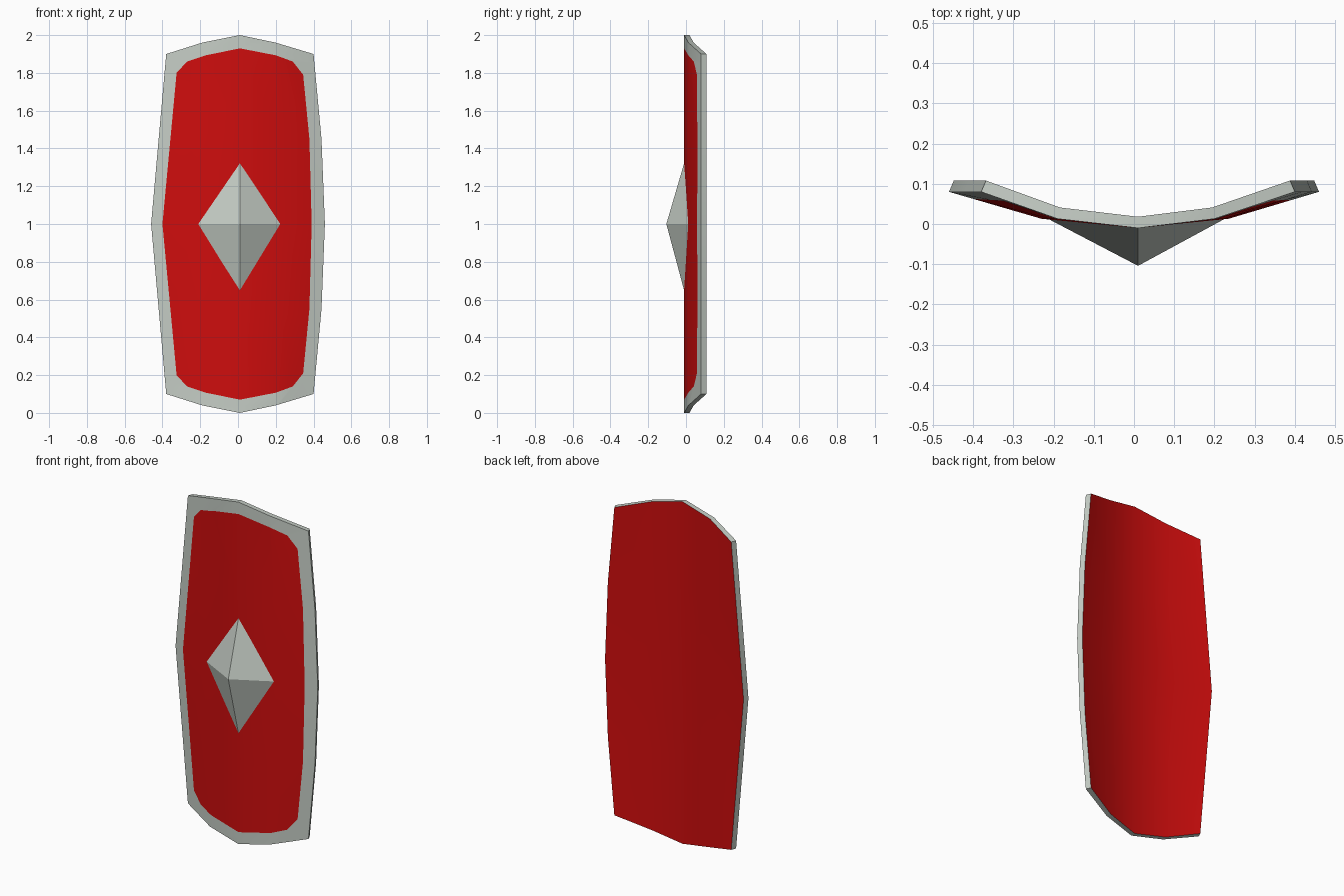
import bpy, bmesh
from mathutils import Vector

cube = bpy.data.objects.get("Cube")
if cube:
    bpy.data.objects.remove(cube, do_unlink=True)


def material(name, color, roughness=0.6):
    m = bpy.data.materials.new(name)
    m.use_nodes = True
    m.diffuse_color = (*color, 1)
    bsdf = m.node_tree.nodes["Principled BSDF"]
    bsdf.inputs["Base Color"].default_value = (*color, 1)
    bsdf.inputs["Roughness"].default_value = roughness
    return m


metal = material("pale metal", (0.56, 0.61, 0.56))
red = material("red paint", (0.62, 0.004, 0.004))


def finish(bm, name, mats):
    mesh = bpy.data.meshes.new(name)
    bmesh.ops.recalc_face_normals(bm, faces=bm.faces)
    bm.to_mesh(mesh)
    bm.free()
    for m in mats:
        mesh.materials.append(m)
    ob = bpy.data.objects.new(name, mesh)
    bpy.context.collection.objects.link(ob)
    return ob


# Curved board: five columns, widest at mid height
MID = 0.01
end_x = [-0.38, -0.19, MID, 0.20, 0.40]
mid_x = [-0.46, -0.23, MID, 0.235, 0.46]
bulge = [0, 0, 0, 0.006, 0.012]        # one long edge is slightly rounder
front_y = [0.08, 0.013, -0.01, 0.013, 0.08]
half_height = [0.9, 0.96, 1.0, 0.96, 0.9]
rows = [-1, -0.5, 0, 0.5, 1]

bm = bmesh.new()


def sheet(offset, narrow):
    grid = []
    for t in rows:
        row = []
        for i in range(5):
            x = mid_x[i] + (end_x[i] - mid_x[i]) * abs(t)
            x += bulge[i] * (abs(t) == 0.5)
            x -= narrow * (i - 2) / 2
            row.append(bm.verts.new((x, front_y[i] + offset, 1 + t * half_height[i])))
        grid.append(row)
    faces = [bm.faces.new((grid[j][i], grid[j][i + 1], grid[j + 1][i + 1], grid[j + 1][i]))
             for j in range(4) for i in range(4)]
    loop = (grid[0] + [r[-1] for r in grid[1:]] + grid[-1][-2::-1]
            + [r[0] for r in grid[-2:0:-1]])
    return faces, loop


front_faces, front_loop = sheet(0, 0)
back_faces, back_loop = sheet(0.028, 0.012)
n = len(front_loop)
for k in range(n):
    j = (k + 1) % n
    bm.faces.new((front_loop[k], back_loop[k], back_loop[j], front_loop[j]))
for f in front_faces + back_faces:
    f.material_index = 1

# Painted panel: cut its convex outline into the front, metal border outside
upper = [(-0.40, 1.0), (-0.325, 1.8), (-0.27, 1.86), (-0.17, 1.893), (MID, 1.93),
         (0.20, 1.893), (0.29, 1.86), (0.345, 1.79), (0.378, 1.45), (0.39, 1.0)]
outline = upper + [(x, 2 - z) for x, z in upper[-2:0:-1]]
inside = list(front_faces)
for a, b in zip(outline, outline[1:] + outline[:1]):
    start = Vector((a[0], 0, a[1]))
    out = Vector((a[1] - b[1], 0, b[0] - a[0])).normalized()
    geom = set(inside)
    for f in inside:
        geom.update(f.edges)
        geom.update(f.verts)
    cut = bmesh.ops.bisect_plane(bm, geom=list(geom), dist=1e-5,
                                 plane_co=start, plane_no=out)
    faces = {g for g in cut["geom"] if isinstance(g, bmesh.types.BMFace)}
    faces.update(f for f in inside if f.is_valid)
    inside = []
    for f in faces:
        if (f.calc_center_median() - start).dot(out) > 0:
            f.material_index = 0
        else:
            inside.append(f)

board = finish(bm, "shield_board", [metal, red])
bpy.ops.object.select_all(action="DESELECT")
board.select_set(True)
bpy.context.view_layer.objects.active = board
bpy.ops.object.shade_smooth_by_angle(angle=0.5)

# Faceted diamond boss
bm = bmesh.new()
tip = bm.verts.new((MID, -0.104, 1.0))
base = [bm.verts.new(p) for p in ((-0.213, 0.0125, 1.0), (MID, -0.009, 0.645),
                                  (0.225, 0.0125, 1.0), (MID, -0.009, 1.325))]
for k in range(4):
    bm.faces.new((tip, base[k], base[(k + 1) % 4]))
bm.faces.new(base)
finish(bm, "boss", [metal])
